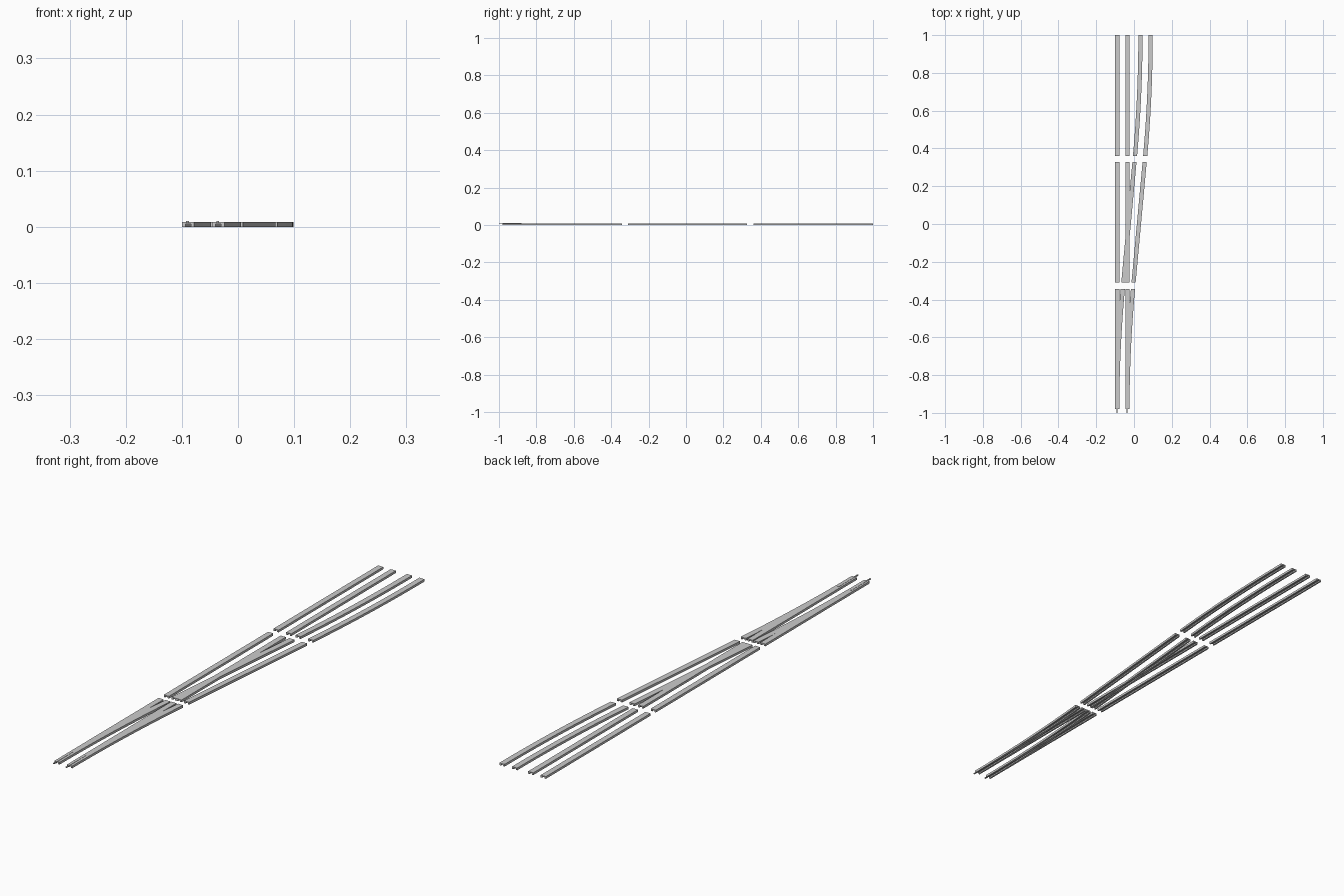
import bpy, bmesh

if "Cube" in bpy.data.objects:
    bpy.data.objects.remove(bpy.data.objects["Cube"])

GAUGE_X = (-0.089, -0.035)      # centrelines of the two straight rails
SLOPE = 0.092                   # steepest slope of the diverging route
Y1, Y2 = -0.33, 0.345           # ends of the first and second bends
SECTIONS = [("entry", -0.98, -0.343), ("middle", -0.311, 0.327), ("exit", 0.36, 1.0)]
# Inverted channel: flat top with a shallow hollow underneath
PROFILE = [(-0.011, 0), (-0.011, 0.009), (0.011, 0.009), (0.011, 0),
           (0.005, 0), (0.005, 0.005), (-0.005, 0.005), (-0.005, 0)]


def diverge(y):
    """Sideways offset of the S-shaped diverging route."""
    first = 0.5 * SLOPE * (Y1 + 1)
    if y < Y1:
        return 0.5 * SLOPE / (Y1 + 1) * (y + 1) ** 2
    if y < Y2:
        return first + SLOPE * (y - Y1)
    t = y - Y2
    return first + SLOPE * (Y2 - Y1) + SLOPE * t - 0.5 * SLOPE / (1 - Y2) * t * t


def straight(y):
    return 0.0


def sweep(name, profile, x, path, y0, y1, steps):
    bm = bmesh.new()
    rings = []
    for i in range(steps + 1):
        y = y0 + (y1 - y0) * i / steps
        rings.append([bm.verts.new((x + path(y) + px, y, pz)) for px, pz in profile])
    n = len(profile)
    for a, b in zip(rings, rings[1:]):
        for k in range(n):
            bm.faces.new((a[k], a[(k + 1) % n], b[(k + 1) % n], b[k]))
    bm.faces.new(rings[0])
    bm.faces.new(rings[-1])
    bmesh.ops.recalc_face_normals(bm, faces=bm.faces)
    mesh = bpy.data.meshes.new(name)
    bm.to_mesh(mesh)
    bm.free()
    ob = bpy.data.objects.new(name, mesh)
    bpy.context.collection.objects.link(ob)
    return ob


# Straight and diverging rails in three separate sections
for section, y0, y1 in SECTIONS:
    for side, x in zip(("left", "right"), GAUGE_X):
        sweep(f"{section}_straight_rail_{side}", PROFILE, x, straight, y0, y1, 1)
        sweep(f"{section}_diverging_rail_{side}", PROFILE, x, diverge, y0, y1, 14)

# Slim joining tongues at the entry end
TONGUE = [(-0.0025, 0.0065), (-0.0025, 0.01), (0.0025, 0.01), (0.0025, 0.0065)]
for side, x in zip(("left", "right"), GAUGE_X):
    sweep(f"joining_tongue_{side}", TONGUE, x - 0.001, straight, -1.0, -0.88, 1)
